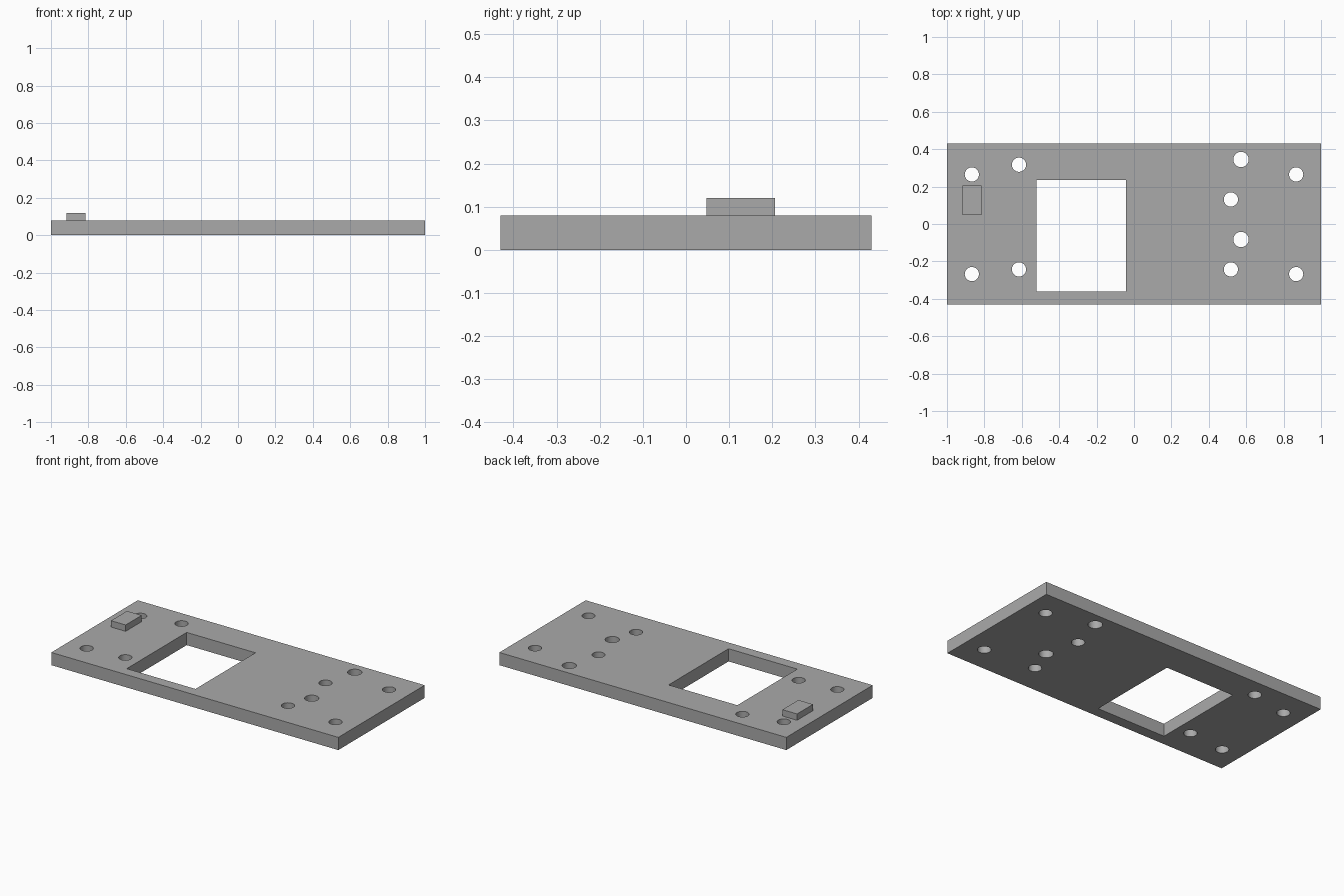
import bpy
import bmesh
from mathutils import Matrix, Vector

if "Cube" in bpy.data.objects:
    bpy.data.objects.remove(bpy.data.objects["Cube"], do_unlink=True)

THICK = 0.08

grey = bpy.data.materials.new("plain grey")
grey.use_nodes = True
colour = (0.4, 0.4, 0.4, 1)
grey.diffuse_color = colour
grey.node_tree.nodes["Principled BSDF"].inputs["Base Color"].default_value = colour


def add_box(bm, low, high):
    low, high = Vector(low), Vector(high)
    place = Matrix.Translation((low + high) / 2) @ Matrix.Diagonal((*(high - low), 1))
    bmesh.ops.create_cube(bm, size=1, matrix=place)


def add_drill(bm, x, y, radius):
    bmesh.ops.create_cone(bm, cap_ends=True, segments=40, radius1=radius, radius2=radius,
                          depth=THICK * 3, matrix=Matrix.Translation((x, y, THICK / 2)))


def make_object(name, bm):
    mesh = bpy.data.meshes.new(name)
    bm.to_mesh(mesh)
    bm.free()
    mesh.materials.append(grey)
    obj = bpy.data.objects.new(name, mesh)
    bpy.context.collection.objects.link(obj)
    return obj


# Base plate
bm = bmesh.new()
add_box(bm, (-1, -0.43, 0), (1, 0.43, THICK))
plate = make_object("base_plate", bm)

# Window opening and drilled holes
bm = bmesh.new()
add_box(bm, (-0.522, -0.362, -THICK), (-0.043, 0.235, THICK * 2))
for x in (-0.867, 0.867):
    for y in (-0.268, 0.265):
        add_drill(bm, x, y, 0.038)
for x, y in ((-0.615, 0.317), (-0.615, -0.243), (0.518, 0.131), (0.518, -0.243)):
    add_drill(bm, x, y, 0.038)
for y in (0.345, -0.083):
    add_drill(bm, 0.572, y, 0.041)
cutter = make_object("hole_cutter", bm)
cutter.hide_render = True

cut = plate.modifiers.new("holes", "BOOLEAN")
cut.operation = "DIFFERENCE"
cut.solver = "EXACT"
cut.object = cutter
bpy.context.view_layer.objects.active = plate
plate.select_set(True)
bpy.ops.object.modifier_apply(modifier=cut.name)
bpy.data.objects.remove(cutter, do_unlink=True)
bpy.ops.object.shade_smooth_by_angle()

# Small raised block
bm = bmesh.new()
add_box(bm, (-0.918, 0.047, THICK), (-0.816, 0.206, 0.12))
make_object("raised_block", bm)
